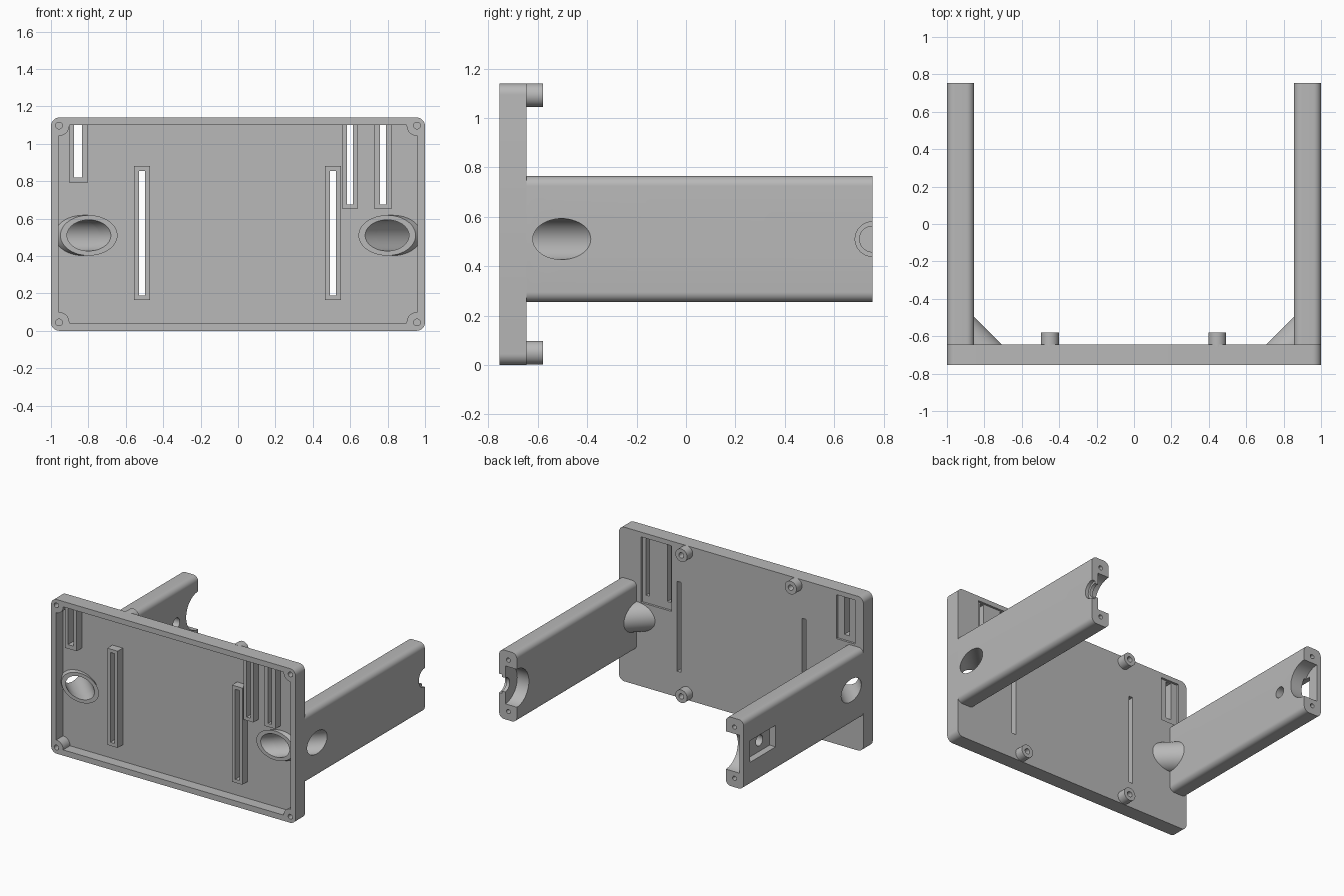
import bpy, bmesh, math
from mathutils import Vector, Matrix

if "Cube" in bpy.data.objects:
    bpy.data.objects.remove(bpy.data.objects["Cube"], do_unlink=True)

grey = bpy.data.materials.new("plain grey")
grey.use_nodes = True
grey.diffuse_color = (0.48, 0.48, 0.48, 1)
grey.node_tree.nodes["Principled BSDF"].inputs["Base Color"].default_value = grey.diffuse_color

FRONT, FLOOR, BACK, END = -0.755, -0.675, -0.645, 0.755
HEIGHT, MID = 1.14, 0.51


def finish(bm, name):
    mesh = bpy.data.meshes.new(name)
    bm.to_mesh(mesh)
    bm.free()
    mesh.materials.append(grey)
    ob = bpy.data.objects.new(name, mesh)
    bpy.context.collection.objects.link(ob)
    return ob


def box(name, xs, ys, zs, round_y=0):
    """Box from its limits; edges running along y can be rounded."""
    bm = bmesh.new()
    lims = [sorted(v) for v in (xs, ys, zs)]
    size = [b - a for a, b in lims]
    mid = [(a + b) / 2 for a, b in lims]
    bmesh.ops.create_cube(bm, size=1, matrix=Matrix.Translation(mid) @ Matrix.Diagonal((*size, 1)))
    if round_y:
        edges = [e for e in bm.edges
                 if abs((e.verts[0].co - e.verts[1].co).y) > 0.01]
        bmesh.ops.bevel(bm, geom=edges, offset=round_y, segments=8, profile=0.5, affect='EDGES')
    return finish(bm, name)


def rod(name, start, end, r, sides=48):
    """Cylinder between two points."""
    a, b = Vector(start), Vector(end)
    bm = bmesh.new()
    turn = (b - a).to_track_quat('Z', 'Y').to_matrix().to_4x4()
    bmesh.ops.create_cone(bm, cap_ends=True, segments=sides, radius1=r, radius2=r,
                          depth=(b - a).length, matrix=Matrix.Translation((a + b) / 2) @ turn)
    return finish(bm, name)


def combine(ob, tool, how='DIFFERENCE'):
    """Apply a boolean and throw the tool away."""
    mod = ob.modifiers.new("combine", 'BOOLEAN')
    mod.operation, mod.solver, mod.object = how, 'EXACT', tool
    with bpy.context.temp_override(object=ob, active_object=ob, selected_objects=[ob]):
        bpy.ops.object.modifier_apply(modifier=mod.name)
    bpy.data.objects.remove(tool, do_unlink=True)


def slanted(s, r):
    """Diagonal rod through the plate and out of the side of an arm."""
    return rod("slanted", (s * 0.6, -0.903, MID), (s * 1.3, -0.203, MID), r)


def tube_piece(s, y0):
    tube = slanted(s, 0.108)
    combine(tube, box("clip", (s * 0.5, s * 0.97), (y0, -0.3), (0.2, 0.9)), 'INTERSECT')
    return tube


# slot frames: frame x limits, z limits, hole x limits, z limits
slots = [((-0.555, -0.47), (0.165, 0.88), (-0.53, -0.497), (0.19, 0.855)),
         ((0.465, 0.55), (0.165, 0.88), (0.492, 0.525), (0.19, 0.855)),
         ((-0.90, -0.805), (0.79, 1.12), (-0.877, -0.833), (0.82, 1.10)),
         ((0.56, 0.64), (0.65, 1.12), (0.584, 0.616), (0.675, 1.10)),
         ((0.73, 0.82), (0.65, 1.12), (0.76, 0.79), (0.675, 1.10))]
corners = [(sx * 0.957, z) for sx in (-1, 1) for z in (0.045, 1.097)]

# recess shape, leaving corner bosses, slot frames and tube rings standing
recess = box("recess", (-0.96, 0.96), (FRONT - 0.1, FLOOR), (0.042, 1.10))
for x, z in corners:
    combine(recess, rod("boss", (x, -1, z), (x, -0.6, z), 0.055))
for fx, fz, hx, hz in slots:
    combine(recess, box("frame", fx, (-0.735, -0.6), fz))
for s in (-1, 1):
    combine(recess, tube_piece(s, -0.706))

# faceplate
plate = box("faceplate", (-1, 1), (FRONT, BACK), (0, HEIGHT), 0.045)
combine(plate, recess)
for x, z in corners:
    combine(plate, rod("screw hole", (x, -0.8, z), (x, -0.67, z), 0.018, 24))
for px, pz in (((0.57, 0.82), (0.62, 1.105)), ((-0.93, -0.78), (0.78, 1.105))):
    combine(plate, box("back pocket", px, (BACK - 0.016, -0.6), pz))
for fx, fz, hx, hz in slots:
    combine(plate, box("slot", hx, (-0.9, -0.5), hz))
for s in (-1, 1):
    combine(plate, slanted(s, 0.083))
parts = [plate]

# side arms with cable outlets, end notches and end screw holes
for s, name in ((1, "left_arm"), (-1, "right_arm")):
    arm = box(name, (s * 0.855, s), (BACK, END), (0.255, 0.765), 0.04)
    combine(arm, tube_piece(s, BACK), 'UNION')
    combine(arm, slanted(s, 0.083))
    floor = 0.95 if s > 0 else 0.965
    combine(arm, rod("notch", (s * 0.8, END, MID), (s * floor, END, MID), 0.14))
    for z in (MID - 0.19, MID + 0.19):
        combine(arm, rod("screw hole", (s * 0.925, END - 0.12, z),
                         (s * 0.925, END + 0.1, z), 0.016, 24))
    if s > 0:
        combine(arm, rod("step", (0.975, END, MID), (1.1, END, MID), 0.07))
        combine(arm, rod("opening", (0.9, END, MID), (1.1, END, MID), 0.052))
    else:
        combine(arm, box("side pocket", (-1.1, -0.95), (0.38, 0.68), (0.43, 0.59)))
        combine(arm, rod("cable hole", (-1.1, 0.5, MID), (-0.8, 0.5, MID), 0.04))
    parts.append(arm)

# standoffs on the back of the faceplate
for x, side in ((0.445, "left"), (-0.45, "right")):
    for z, level in ((0.05, "lower"), (1.093, "upper")):
        post = rod(f"{level}_{side}_standoff", (x, BACK - 0.01, z), (x, -0.58, z), 0.048)
        combine(post, rod("hole", (x, BACK + 0.005, z), (x, -0.5, z), 0.02, 24))
        parts.append(post)

# smooth the round surfaces, keep the edges sharp
bpy.ops.object.select_all(action='DESELECT')
for ob in parts:
    ob.select_set(True)
bpy.context.view_layer.objects.active = plate
bpy.ops.object.shade_smooth_by_angle(angle=math.radians(30))
